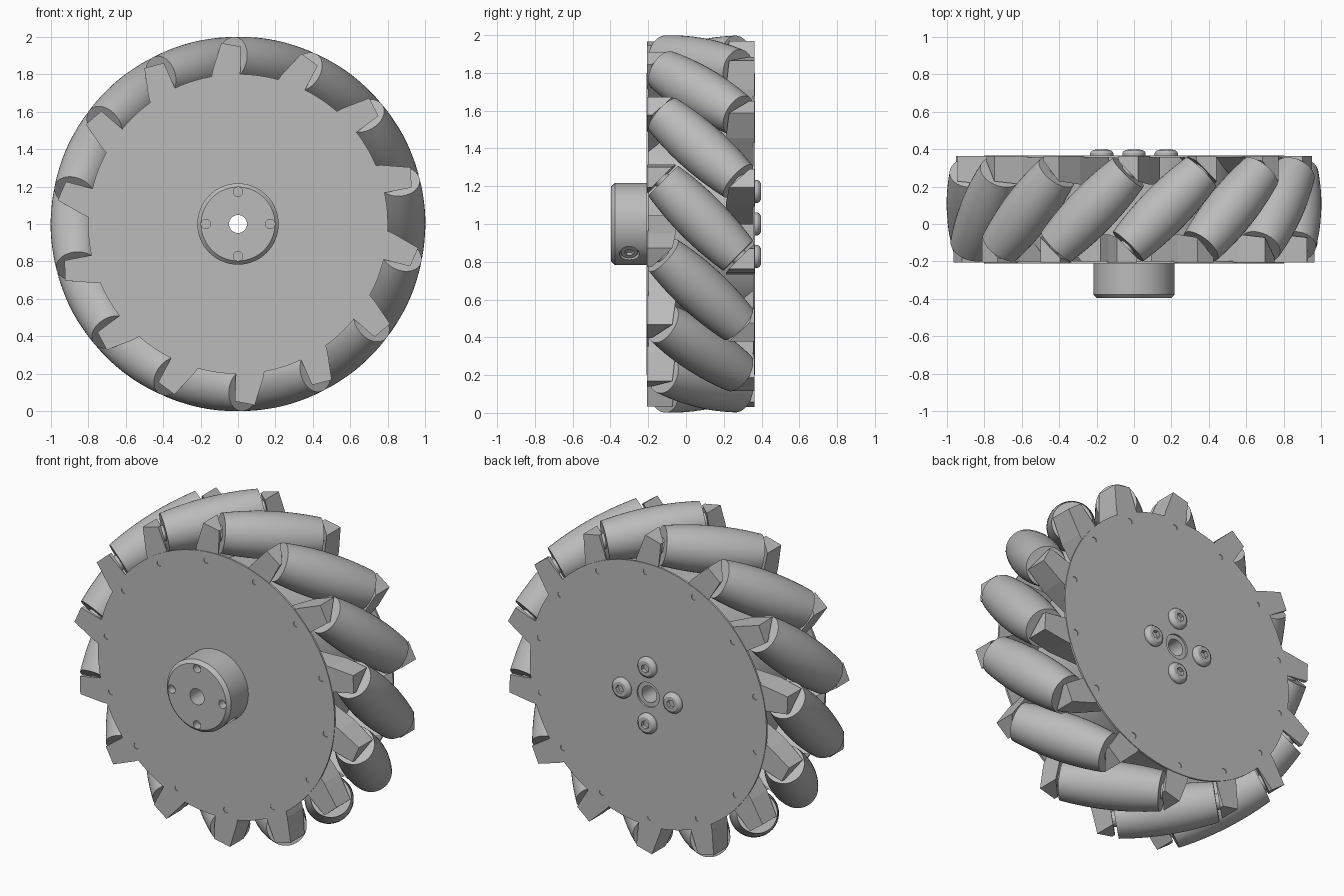
import bpy, bmesh
from math import radians, sqrt, pi
from mathutils import Matrix, Vector

if "Cube" in bpy.data.objects:
    bpy.data.objects.remove(bpy.data.objects["Cube"])

COUNT = 14            # rollers around the wheel
STEP = 360 / COUNT
START = 2             # angle of the first roller
MID = 0.078           # y of the wheel's middle plane
AXIS_R = 0.865        # distance of roller axes from the wheel axle
HALF = 0.28           # half length of a roller
PLATE = 0.288         # plate outer face, measured from MID

grey = bpy.data.materials.new("satin grey")
grey.use_nodes = True
colour = (0.5, 0.5, 0.5, 1)
grey.diffuse_color = colour
grey.node_tree.nodes["Principled BSDF"].inputs["Base Color"].default_value = colour


def polar(angle, radius=0.0, y=0.0):
    """Frame at an angle around the axle, local z pointing outwards."""
    return (Matrix.Translation((0, 0, 1)) @ Matrix.Rotation(radians(90 - angle), 4, "Y")
            @ Matrix.Translation((0, y, radius)))


def add(name, mesh, matrix=None):
    ob = bpy.data.objects.new(name, mesh)
    bpy.context.collection.objects.link(ob)
    if matrix:
        ob.matrix_world = matrix
    return ob


def select(ob):
    bpy.ops.object.select_all(action="DESELECT")
    ob.select_set(True)
    bpy.context.view_layer.objects.active = ob


def smooth(ob):
    select(ob)
    bpy.ops.object.shade_smooth_by_angle(angle=radians(30))
    return ob


def lathe(name, profile, places=None, steps=64, closed=False):
    """Turn (radius, y) points about y; copy the result to each place."""
    bm = bmesh.new()
    verts = [bm.verts.new((0, y, r)) for r, y in profile]
    pairs = list(zip(verts, verts[1:])) + ([(verts[-1], verts[0])] if closed else [])
    edges = [bm.edges.new(p) for p in pairs]
    bmesh.ops.spin(bm, geom=verts + edges, cent=(0, 0, 0), axis=(0, 1, 0),
                   angle=2 * pi, steps=steps, use_merge=True)
    bmesh.ops.remove_doubles(bm, verts=bm.verts, dist=1e-5)
    bmesh.ops.recalc_face_normals(bm, faces=bm.faces)
    one = bpy.data.meshes.new(name)
    bm.to_mesh(one)
    bm.free()
    whole = bmesh.new()
    for m in places or [Matrix.Translation((0, 0, 1))]:
        part = one.copy()
        part.transform(m)
        whole.from_mesh(part)
        bpy.data.meshes.remove(part)
    whole.to_mesh(one)
    whole.free()
    one.materials.append(grey)
    return add(name, one)


def rod(name, radius, a, b, places, steps=20):
    return lathe(name, [(0, a), (radius, a), (radius, b), (0, b)], places, steps)


def cut(ob, cutter):
    mod = ob.modifiers.new("cut", "BOOLEAN")
    mod.operation, mod.solver, mod.object = "DIFFERENCE", "EXACT", cutter
    select(ob)
    bpy.ops.object.modifier_apply(modifier=mod.name)
    bpy.data.objects.remove(cutter)


def ring(name, inner, outer, a, b, steps=96):
    return lathe(name, [(inner, a), (outer, a), (outer, b), (inner, b)], steps=steps, closed=True)


roller_angles = [START + STEP * k for k in range(COUNT)]

# Side plates with a ring of small rivet holes
for name, side, bore in (("front_plate", -1, 0.05), ("back_plate", 1, 0.075)):
    outer = MID + side * PLATE
    plate = ring(name, bore, 0.8, outer, outer - side * 0.012)
    spots = [polar(a - side * 16, 0.747, outer) for a in roller_angles]
    cut(plate, rod("rivet_cutter", 0.018, -0.05, 0.05, spots, 16))
    smooth(plate)

# Inner drum between the plates
smooth(ring("inner_drum", 0.05, 0.57, MID - PLATE + 0.011, MID + PLATE - 0.011))

# Barrel rollers, curved so that together they touch the tread circle
SAMPLES = 14
profile = [(0, -HALF)]
for i in range(SAMPLES + 1):
    s = HALF * (2 * i / SAMPLES - 1)
    profile.append((1 - sqrt(AXIS_R ** 2 + s * s / 2), s))
profile.append((0, HALF))
skew = Matrix.Rotation(radians(-45), 4, "Z")
roller_places = [polar(a, AXIS_R, MID) @ skew for a in roller_angles]
smooth(lathe("rollers", profile, roller_places, 40))
smooth(rod("roller_pins", 0.045, -0.33, 0.33, roller_places, 16))

# Lugs: tapered blocks whose slanted face carries a roller end
bm = bmesh.new()
rows = []
for height, t0, t1 in ((0.54, 0.138, 0.287), (0.78, 0.138, 0.287), (0.932, 0.162, 0.27)):
    face_y = 0.004 - PLATE
    section = [(t0, face_y), (t0, t0 - 0.42), (t1, t1 - 0.42), (t1, face_y)]
    rows.append([bm.verts.new((-t, y, height)) for t, y in section])
for low, high in zip(rows, rows[1:]):
    for i in range(4):
        j = (i + 1) % 4
        bm.faces.new((low[i], low[j], high[j], high[i]))
bm.faces.new(rows[0])
bm.faces.new(rows[-1])
bmesh.ops.recalc_face_normals(bm, faces=bm.faces)
lug = bpy.data.meshes.new("lug")
bm.to_mesh(lug)
bm.free()
lug.materials.append(grey)
for k, a in enumerate(roller_angles):
    base = polar(a, 0, MID)
    add(f"front_lug_{k + 1}", lug, base)
    add(f"back_lug_{k + 1}", lug, base @ Matrix.Rotation(pi, 4, "Z"))

# Hub with chamfered rim, four bolt holes and a set screw hole
HUB_R, BOLT_R = 0.217, 0.172
hub = lathe("hub", [(0.048, -0.396), (0.197, -0.396), (HUB_R, -0.376),
                    (HUB_R, -0.2), (0.048, -0.2)], closed=True)
quarter = [0, 90, 180, 270]
cut(hub, rod("bolt_cutter", 0.025, -0.05, 0.05, [polar(a, BOLT_R, -0.396) for a in quarter]))
outward = Matrix.Rotation(radians(90), 4, "X")
screw_place = [polar(-47, HUB_R, -0.3) @ outward]
cut(hub, rod("set_screw_cutter", 0.052, -0.035, 0.05, screw_place, 24))
smooth(hub)

# Set screw with hexagonal socket
set_screw = rod("set_screw", 0.045, -0.045, -0.012, screw_place, 24)
cut(set_screw, rod("socket_cutter", 0.026, -0.03, 0.05, screw_place, 6))
smooth(set_screw)

# Button head screws on the back plate
back = MID + PLATE
bolt_places = [polar(a, BOLT_R, back) for a in quarter]
bolts = lathe("back_screws", [(0, -0.005), (0.062, -0.005), (0.062, 0.012), (0.056, 0.022),
                              (0.044, 0.03), (0.0, 0.031)], bolt_places, 32)
cut(bolts, rod("hex_cutter", 0.026, 0.008, 0.06, bolt_places, 6))
smooth(bolts)
